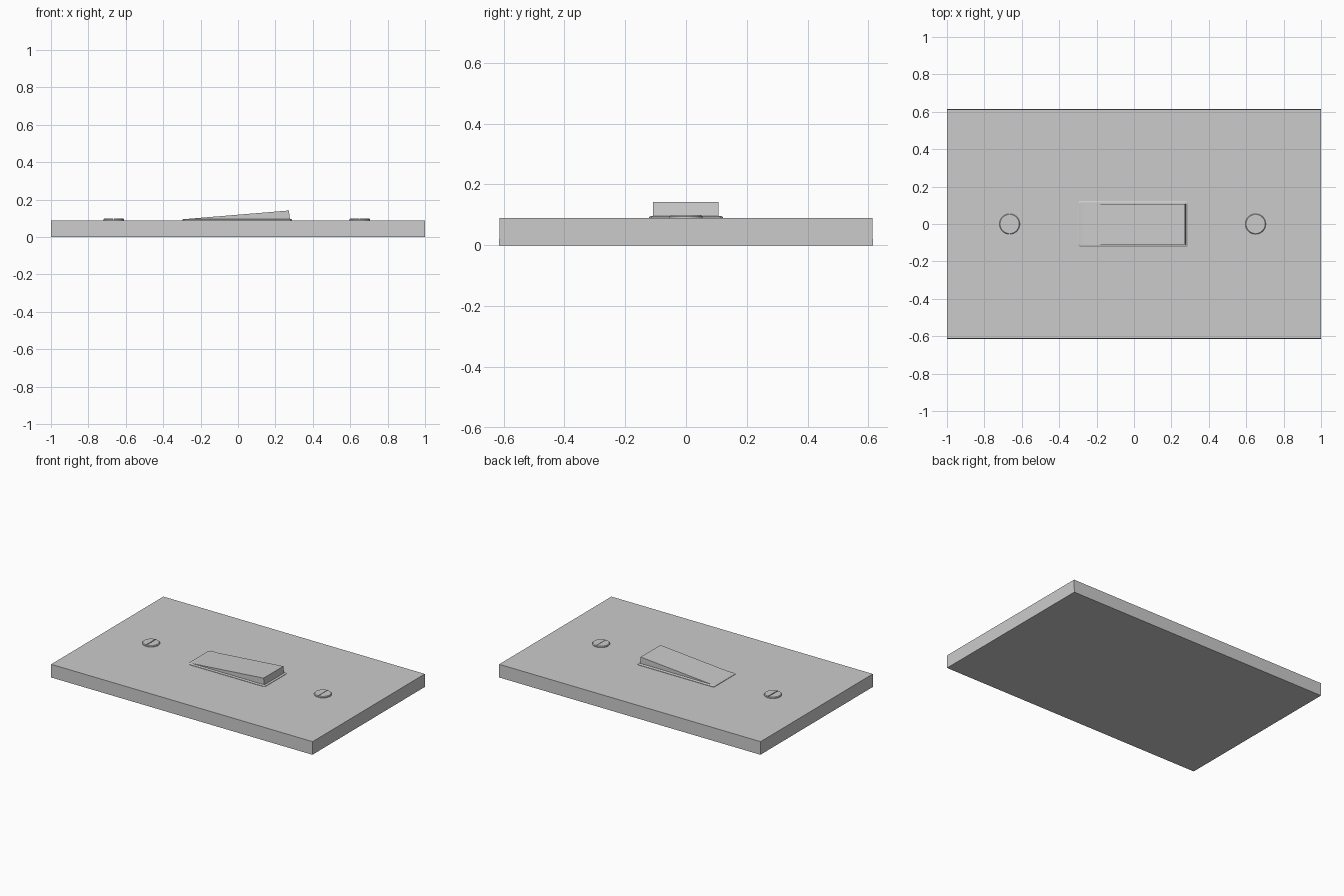
import bpy, bmesh, math

if "Cube" in bpy.data.objects:
    bpy.data.objects.remove(bpy.data.objects["Cube"])

PLATE_TOP = 0.09


def mesh_object(name, bm):
    bmesh.ops.recalc_face_normals(bm, faces=bm.faces)
    me = bpy.data.meshes.new(name)
    bm.to_mesh(me)
    bm.free()
    ob = bpy.data.objects.new(name, me)
    bpy.context.collection.objects.link(ob)
    return ob


def loft(name, rings):
    """Skin a stack of matching closed rings and cap both ends."""
    bm = bmesh.new()
    loops = [[bm.verts.new(p) for p in ring] for ring in rings]
    n = len(loops[0])
    for a, b in zip(loops, loops[1:]):
        for i in range(n):
            j = (i + 1) % n
            bm.faces.new((a[i], a[j], b[j], b[i]))
    bm.faces.new(loops[0][::-1])
    bm.faces.new(loops[-1])
    return mesh_object(name, bm)


def rect(x0, x1, y0, y1, z):
    return [(x0, y0, z), (x1, y0, z), (x1, y1, z), (x0, y1, z)]


def cut_rect(x0, x1, y0, y1, z, c):
    """Rectangle with clipped corners."""
    return [(x0 + c, y0, z), (x1 - c, y0, z), (x1, y0 + c, z), (x1, y1 - c, z),
            (x1 - c, y1, z), (x0 + c, y1, z), (x0, y1 - c, z), (x0, y0 + c, z)]


def circle(x, r, z, n=32):
    return [(x + r * math.cos(2 * math.pi * i / n),
             r * math.sin(2 * math.pi * i / n), z) for i in range(n)]


# Wall plate
loft("wall_plate", [rect(-1, 1, -0.615, 0.615, 0),
                    rect(-1, 1, -0.613, 0.613, PLATE_TOP)])

# Low chamfered bezel around the switch
loft("switch_bezel", [cut_rect(-0.298, 0.29, -0.122, 0.122, PLATE_TOP - 0.01, 0.008),
                      cut_rect(-0.298, 0.29, -0.122, 0.122, PLATE_TOP + 0.003, 0.008),
                      cut_rect(-0.292, 0.282, -0.114, 0.114, PLATE_TOP + 0.007, 0.006)])

# Rocker: sloping wedge raised at the right end
profile = [(-0.30, 0.095), (0.278, 0.095), (0.272, 0.142)]
loft("rocker", [[(x, y, z) for x, z in profile] for y in (-0.109, 0.107)])

# Slotted screw heads
for side, x, w in (("left", -0.665, 0.006), ("right", 0.65, 0.003)):
    screw = loft(side + "_screw", [circle(x, 0.055, PLATE_TOP - 0.01),
                                   circle(x, 0.055, PLATE_TOP + 0.005),
                                   circle(x, 0.051, PLATE_TOP + 0.009)])
    cutter = loft(side + "_slot_cutter", [rect(x - w / 2, x + w / 2, -0.07, 0.07, 0.094),
                                          rect(x - w / 2, x + w / 2, -0.07, 0.07, 0.12)])
    cutter.hide_render = True
    cutter.hide_set(True)
    mod = screw.modifiers.new("slot", 'BOOLEAN')
    mod.operation = 'DIFFERENCE'
    mod.object = cutter
